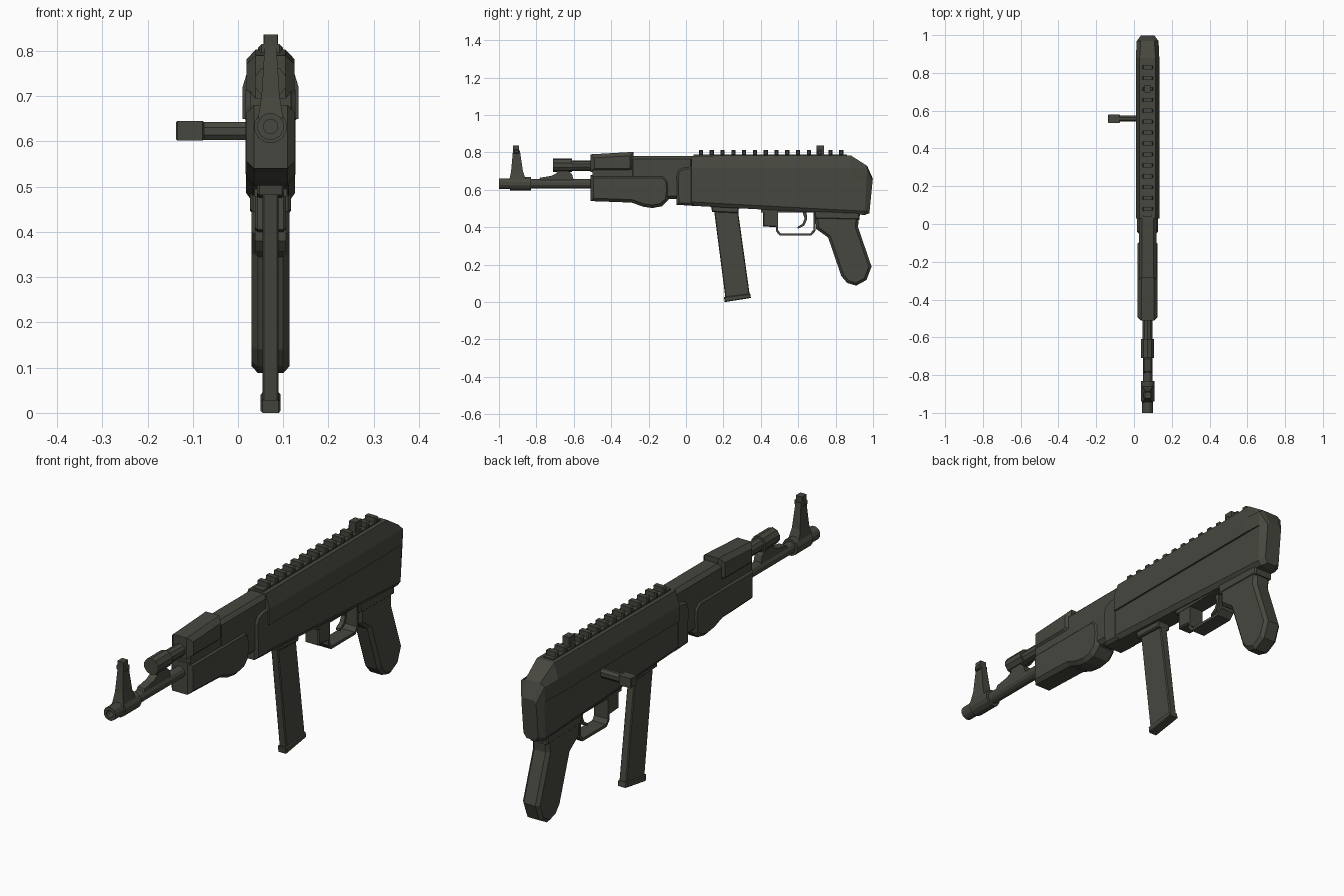
import bpy, bmesh, math
from mathutils import Vector

CX = 0.072  # centre plane of the body
mat = bpy.data.materials.new("dark olive metal")
mat.diffuse_color = (0.063, 0.063, 0.050, 1)


def finish(name, bm):
    bmesh.ops.recalc_face_normals(bm, faces=bm.faces[:])
    me = bpy.data.meshes.new(name)
    bm.to_mesh(me)
    bm.free()
    me.materials.append(mat)
    ob = bpy.data.objects.new(name, me)
    bpy.context.collection.objects.link(ob)
    return ob


def prism(name, pts, half, bevel=0.0, cx=CX):
    """Side profile (y, z) extruded across x, with chamfered outer rims."""
    bm = bmesh.new()
    a = [bm.verts.new((cx - half, y, z)) for y, z in pts]
    b = [bm.verts.new((cx + half, y, z)) for y, z in pts]
    n = len(pts)
    caps = [bm.faces.new(a), bm.faces.new(b[::-1])]
    for i in range(n):
        j = (i + 1) % n
        bm.faces.new((a[i], b[i], b[j], a[j]))
    bmesh.ops.recalc_face_normals(bm, faces=bm.faces[:])
    if bevel:
        rim = list({e for f in caps for e in f.edges})
        bmesh.ops.bevel(bm, geom=rim, offset=bevel, segments=1, affect='EDGES', profile=0.5)
    return finish(name, bm)


def box(name, y0, y1, z0, z1, half, bevel=0.0, cx=CX):
    return prism(name, [(y0, z0), (y1, z0), (y1, z1), (y0, z1)], half, bevel, cx)


def loft(name, rings):
    bm = bmesh.new()
    rs = [[bm.verts.new(p) for p in r] for r in rings]
    n = len(rs[0])
    for p, q in zip(rs, rs[1:]):
        for i in range(n):
            j = (i + 1) % n
            bm.faces.new((p[i], p[j], q[j], q[i]))
    bm.faces.new(rs[0])
    bm.faces.new(rs[-1][::-1])
    return finish(name, bm)


def tube(name, y0, y1, z, r, sides=12, bore=0.0, r1=None):
    """Round bar along y, optionally bored at its front end."""
    def ring(y, rad):
        return [(CX + rad * math.cos((i + .5) * math.tau / sides), y,
                 z + rad * math.sin((i + .5) * math.tau / sides)) for i in range(sides)]
    rings = [ring(y0, r), ring(y1, r1 or r)]
    if bore:
        rings = [ring(y0 + 0.06, bore), ring(y0, bore)] + rings
    return loft(name, rings)


# Receiver: lower body, wider cover band and chamfered top in one loft
def receiver_ring(y, zb, zt, h, wide, top, lean=0.0):
    zw, zs = min(0.72, zt - 0.012), min(0.65, zt - 0.03)
    right = [(h - 0.014, zb), (h, zb + 0.02), (h, zs), (wide, zs), (wide, zw), (top, zt)]
    pts = right + [(-x, z) for x, z in reversed(right)]
    return [(CX + x, y - lean * (0.65 - z), z) for x, z in pts]


loft("receiver", [
    receiver_ring(0.03, 0.515, 0.782, 0.054, 0.062, 0.042),
    receiver_ring(0.88, 0.47, 0.785, 0.054, 0.062, 0.042),
    receiver_ring(0.965, 0.466, 0.728, 0.054, 0.058, 0.036, 0.05),
    receiver_ring(0.998, 0.475, 0.66, 0.036, 0.036, 0.028, 0.10)])
prism("receiver_front", [(-0.05, 0.52), (0.04, 0.515), (0.04, 0.726), (-0.01, 0.722),
                         (-0.04, 0.71), (-0.053, 0.68)], 0.055, 0.012)
box("barrel_housing", -0.30, 0.04, 0.55, 0.78, 0.046, 0.016)

# Hand guards
prism("lower_hand_guard", [(-0.51, 0.54), (-0.29, 0.532), (-0.23, 0.51), (-0.18, 0.503),
                           (-0.13, 0.512), (-0.095, 0.545), (-0.088, 0.60), (-0.092, 0.65),
                           (-0.12, 0.68), (-0.51, 0.68)], 0.053, 0.016)
prism("upper_hand_guard", [(-0.51, 0.695), (-0.30, 0.695), (-0.28, 0.71), (-0.28, 0.803),
                           (-0.51, 0.79)], 0.053, 0.02)
box("guard_seam", -0.50, -0.10, 0.67, 0.71, 0.045)

# Barrel, muzzle and gas tube
tube("barrel", -0.84, -0.50, 0.633, 0.026)
tube("muzzle", -1.0, -0.93, 0.633, 0.030, 12, 0.016)
tube("sight_collar", -0.94, -0.83, 0.633, 0.037)
tube("gas_block", -0.71, -0.61, 0.732, 0.036, 10)
tube("gas_tube", -0.62, -0.50, 0.730, 0.028, 10)
prism("gas_bracket", [(-0.79, 0.65), (-0.60, 0.65), (-0.61, 0.685), (-0.64, 0.71),
                      (-0.70, 0.71), (-0.69, 0.69), (-0.72, 0.675), (-0.78, 0.665)], 0.018)

# Front sight: tapered post, crossbar and tip
def slab(y0, y1, z, half):
    return [(CX - half, y0, z), (CX + half, y0, z), (CX + half, y1, z), (CX - half, y1, z)]


loft("front_sight_post", [slab(-0.945, -0.855, 0.65, 0.028), slab(-0.935, -0.872, 0.70, 0.020),
                          slab(-0.925, -0.888, 0.81, 0.013)])
box("front_sight_bar", -0.922, -0.892, 0.795, 0.815, 0.024, 0.004)
box("front_sight_tip", -0.925, -0.892, 0.805, 0.836, 0.015)

# Top rail with evenly spaced teeth, and rear sight
box("rail_base", 0.04, 0.86, 0.775, 0.79, 0.024)
for i in range(14):
    y = 0.08 + i * 0.0577
    box("rail_tooth", y - 0.011, y + 0.011, 0.785, 0.812, 0.028, 0.005)
box("rear_sight", 0.697, 0.737, 0.785, 0.836, 0.016)

# Magazine with collar and base lip
prism("magazine", [(0.145, 0.53), (0.272, 0.53), (0.342, 0.03), (0.212, 0.012)], 0.018, 0.004)
prism("magazine_base", [(0.203, 0.028), (0.207, 0.0), (0.347, 0.022), (0.343, 0.045)], 0.022, 0.004)
prism("magazine_collar", [(0.13, 0.53), (0.285, 0.53), (0.28, 0.475), (0.14, 0.482)], 0.03, 0.005)

# Trigger, guard and release block
prism("release_block", [(0.412, 0.51), (0.485, 0.51), (0.485, 0.40), (0.412, 0.405)], 0.034, 0.005)
outer = [(0.48, 0.50), (0.48, 0.38), (0.50, 0.356), (0.67, 0.356), (0.692, 0.38), (0.692, 0.50)]
inner = [(0.681, 0.50), (0.681, 0.386), (0.665, 0.368), (0.505, 0.368), (0.491, 0.386), (0.491, 0.50)]
prism("trigger_guard", outer + inner, 0.034)
prism("trigger", [(0.615, 0.51), (0.645, 0.51), (0.646, 0.44), (0.632, 0.408), (0.597, 0.392),
                  (0.597, 0.402), (0.622, 0.418), (0.634, 0.445)], 0.010)
box("trigger_plate", 0.40, 0.72, 0.478, 0.50, 0.036)

# Pistol grip
prism("grip", [(0.69, 0.49), (0.925, 0.48), (0.92, 0.40), (0.992, 0.19), (0.965, 0.118),
               (0.91, 0.088), (0.862, 0.102), (0.83, 0.14), (0.76, 0.345), (0.695, 0.392)],
      0.042, 0.014)
prism("grip_collar", [(0.685, 0.49), (0.93, 0.48), (0.928, 0.44), (0.69, 0.445)], 0.045, 0.006)

# Charging handle on the left side
def octagon(y, z, ry, rz):
    return [(y + ry * math.cos((i + .5) * math.tau / 8) * 1.08,
             z + rz * math.sin((i + .5) * math.tau / 8) * 1.08) for i in range(8)]


prism("handle_rod", octagon(0.558, 0.623, 0.016, 0.020), 0.055, 0, -0.025)
box("handle_knob", 0.536, 0.580, 0.602, 0.645, 0.031, 0.003, -0.106)
